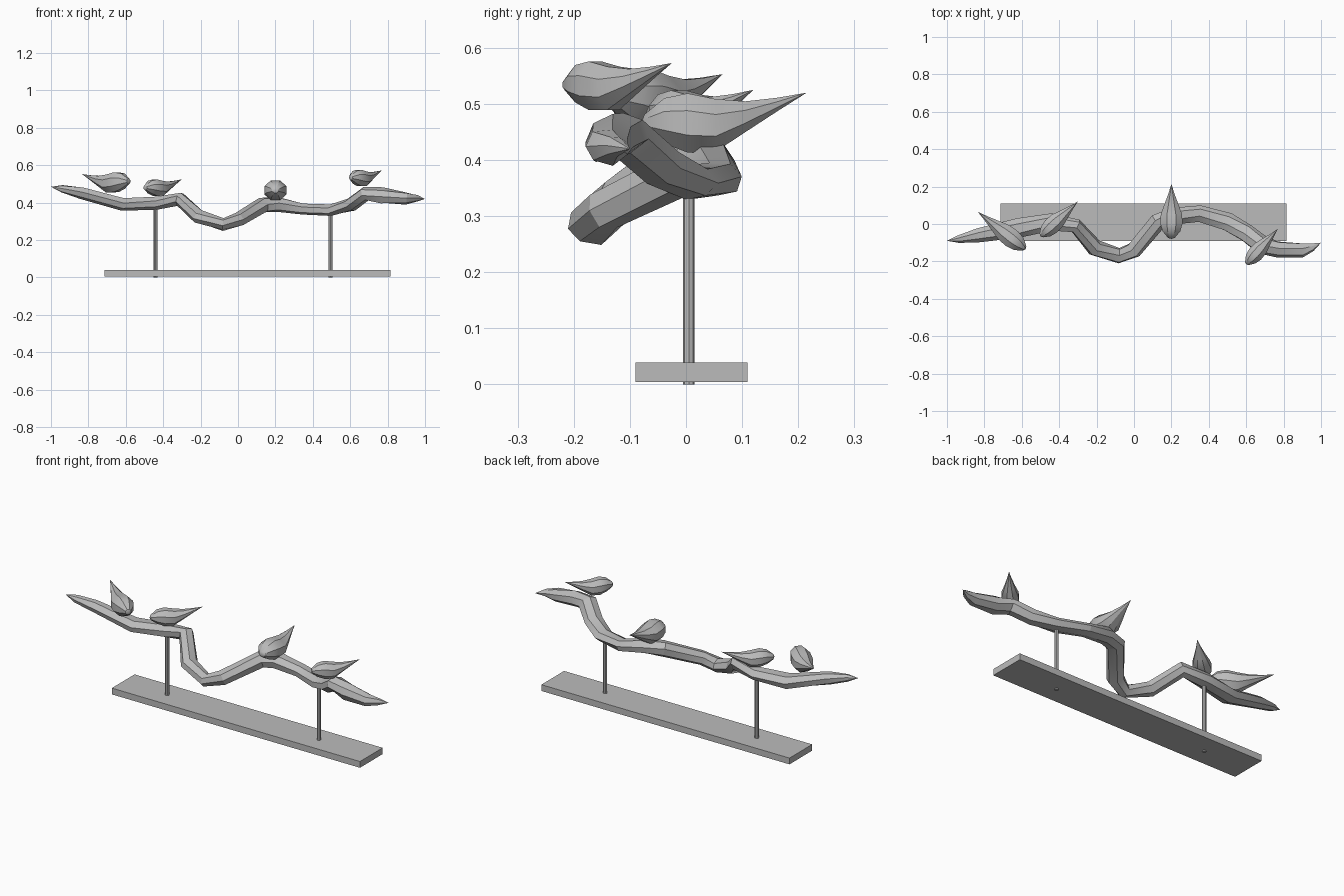
import bpy, bmesh, math, random
from mathutils import Vector

random.seed(4)
cube = bpy.data.objects.get("Cube")
if cube:
    bpy.data.objects.remove(cube, do_unlink=True)

grey = bpy.data.materials.new("plain grey")
grey.use_nodes = True
grey.diffuse_color = (0.5, 0.5, 0.5, 1)
grey.node_tree.nodes["Principled BSDF"].inputs["Base Color"].default_value = (0.5, 0.5, 0.5, 1)


def finish(name, bm, angle=None):
    """Turn a bmesh into a named grey object, smoothed below the given angle."""
    bmesh.ops.recalc_face_normals(bm, faces=bm.faces)
    mesh = bpy.data.meshes.new(name)
    bm.to_mesh(mesh)
    bm.free()
    mesh.materials.append(grey)
    obj = bpy.data.objects.new(name, mesh)
    bpy.context.collection.objects.link(obj)
    if angle:
        bpy.ops.object.select_all(action='DESELECT')
        obj.select_set(True)
        bpy.context.view_layer.objects.active = obj
        bpy.ops.object.shade_smooth_by_angle(angle=math.radians(angle))
    return obj


def skin(name, rings, start, end, angle):
    """Join rings of points into a closed tube with pointed ends."""
    bm = bmesh.new()
    loops = [[bm.verts.new(p) for p in ring] for ring in rings]
    n = len(loops[0])
    tips = bm.verts.new(start), bm.verts.new(end)
    for i in range(n):
        j = (i + 1) % n
        for a, b in zip(loops, loops[1:]):
            bm.faces.new((a[i], a[j], b[j], b[i]))
        bm.faces.new((tips[0], loops[0][j], loops[0][i]))
        bm.faces.new((tips[1], loops[-1][i], loops[-1][j]))
    return finish(name, bm, angle)


# Base slab
bm = bmesh.new()
bmesh.ops.create_cube(bm, size=1)
for v in bm.verts:
    v.co = Vector((0.05 + v.co.x * 1.53, 0.01 + v.co.y * 0.2, 0.022 + v.co.z * 0.035))
finish("base", bm)

# Posts
for name, x, top in (("right_post", -0.44, 0.4), ("left_post", 0.495, 0.36)):
    bm = bmesh.new()
    bmesh.ops.create_cone(bm, cap_ends=True, segments=8, radius1=0.0105, radius2=0.0105, depth=top)
    bmesh.ops.translate(bm, verts=bm.verts, vec=(x, 0.005, top / 2))
    finish(name, bm, 30)

# Branch: centre x, y, z, half width, half height
path = [
    (-0.94, -0.08, 0.475, 0.022, 0.02),
    (-0.84, -0.06, 0.452, 0.036, 0.033),
    (-0.62, -0.025, 0.39, 0.052, 0.034),
    (-0.44, 0.008, 0.397, 0.044, 0.034),
    (-0.31, -0.01, 0.42, 0.04, 0.036),
    (-0.21, -0.13, 0.325, 0.044, 0.036),
    (-0.08, -0.17, 0.283, 0.044, 0.034),
    (0.0, -0.14, 0.312, 0.045, 0.036),
    (0.13, 0.015, 0.388, 0.046, 0.042),
    (0.21, 0.045, 0.39, 0.046, 0.04),
    (0.35, 0.058, 0.366, 0.044, 0.032),
    (0.5, 0.01, 0.358, 0.046, 0.03),
    (0.6, -0.05, 0.388, 0.048, 0.035),
    (0.68, -0.115, 0.447, 0.05, 0.04),
    (0.77, -0.135, 0.437, 0.044, 0.042),
    (0.9, -0.14, 0.424, 0.042, 0.033),
    (0.955, -0.125, 0.424, 0.02, 0.018),
]
centres = [Vector(p[:3]) for p in path]
rings = []
SIDES = 7
for k, (c, p) in enumerate(zip(centres, path)):
    tangent = (centres[min(k + 1, len(path) - 1)] - centres[max(k - 1, 0)]).normalized()
    side = tangent.cross(Vector((0, 0, 1))).normalized()
    up = side.cross(tangent)
    ring = []
    for i in range(SIDES):
        a = math.tau * i / SIDES + 0.12 * k
        r = random.uniform(0.92, 1.14)
        ring.append(c + (side * math.cos(a) * p[3] + up * math.sin(a) * p[4]) * r)
    rings.append(ring)
skin("branch", rings, (-1, -0.09, 0.485), (1, -0.1, 0.42), 25)

# Birds: position along the body, underside, back and half width, as parts of the length
body = [
    (0.02, -0.23, -0.13, 0.06),
    (0.14, -0.31, -0.03, 0.16),
    (0.28, -0.365, 0.0, 0.2),
    (0.45, -0.36, -0.035, 0.19),
    (0.63, -0.24, -0.05, 0.125),
    (0.82, -0.115, -0.03, 0.055),
]


def bird(name, head, tail, width, height, lift):
    head, tail = Vector(head), Vector(tail)
    axis = Vector((tail.x - head.x, tail.y - head.y, 0))
    length = axis.length
    axis.normalize()
    side = Vector((-axis.y, axis.x, 0))

    def point(t, s, z):
        base = tail - axis * length * (1 - t)
        return base + side * s * length * width + Vector((0, 0, z * length * height + lift * (1 - t)))

    rings = []
    for t, low, high, half in body:
        angles = [math.tau * (i + 0.5) / 8 for i in range(8)]
        rings.append([point(t, half * 1.06 * math.cos(a),
                            (low + high) / 2 + (high - low) * 0.53 * math.sin(a)) for a in angles])
    skin(name, rings, point(0, 0, -0.18), tail, 30)


bird("bird_far_right", (-0.58, -0.135, 0), (-0.835, 0.065, 0.553), 0.8, 0.92, 0.015)
bird("bird_right", (-0.5, -0.065, 0), (-0.3, 0.12, 0.525), 0.85, 0.9, 0.0)
bird("bird_middle", (0.2, -0.08, 0), (0.2, 0.215, 0.52), 1.03, 1.0, 0.0)
bird("bird_left", (0.6, -0.215, 0), (0.77, -0.025, 0.573), 0.85, 0.95, 0.005)
